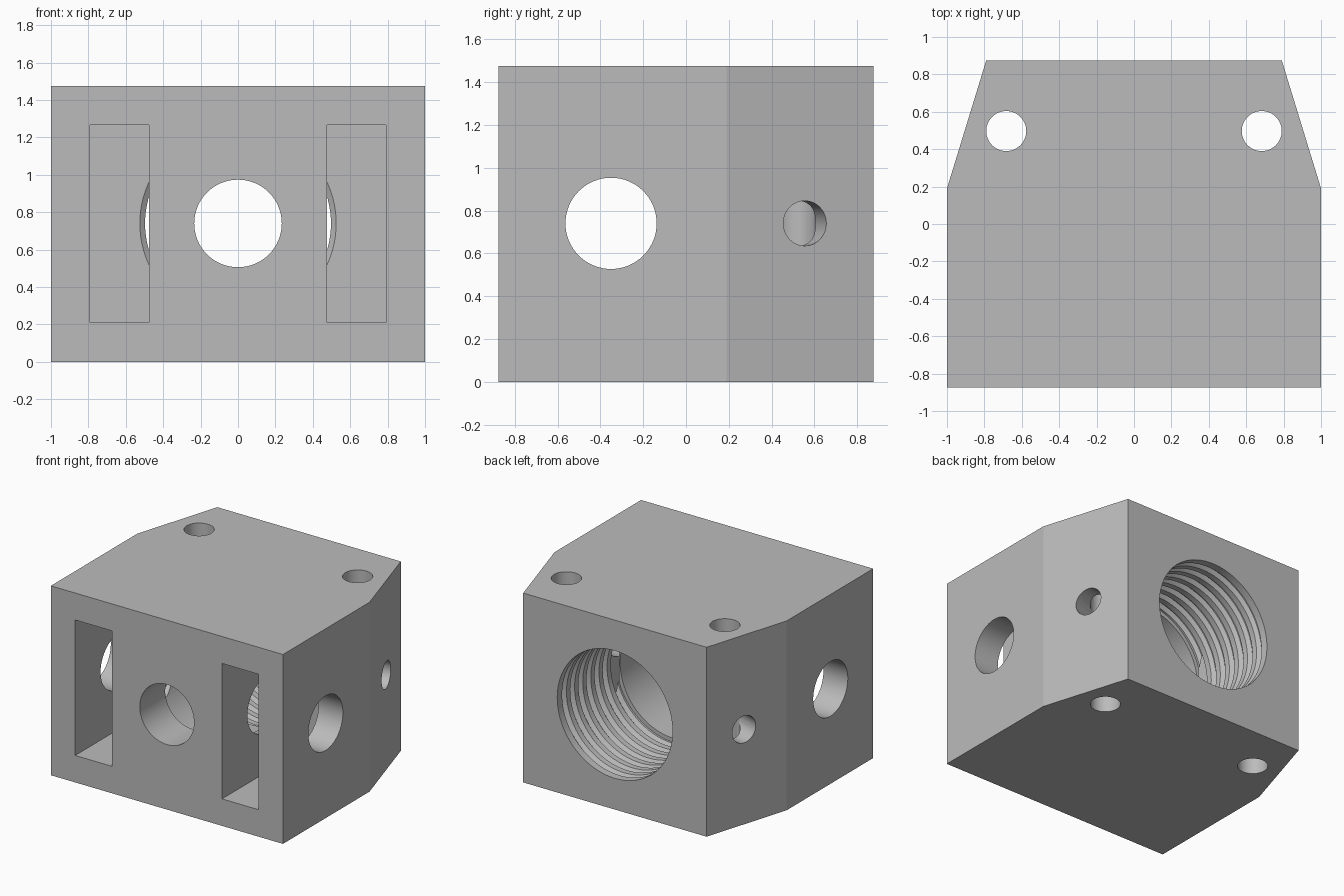
import bpy, bmesh, math
from mathutils import Vector

cube = bpy.data.objects.get("Cube")
if cube:
    bpy.data.objects.remove(cube, do_unlink=True)

HEIGHT, BACK, MID = 1.475, 0.875, 0.74

grey = bpy.data.materials.new("plain grey")
grey.use_nodes = True
grey.diffuse_color = (0.5, 0.5, 0.5, 1)
grey.node_tree.nodes["Principled BSDF"].inputs["Base Color"].default_value = (0.5, 0.5, 0.5, 1)


def make_object(name, bm):
    bmesh.ops.recalc_face_normals(bm, faces=bm.faces[:])
    mesh = bpy.data.meshes.new(name)
    bm.to_mesh(mesh)
    bm.free()
    mesh.materials.append(grey)
    obj = bpy.data.objects.new(name, mesh)
    bpy.context.scene.collection.objects.link(obj)
    return obj


def lathe(name, start, direction, profile, sides=64):
    """Closed solid of revolution from (radius, distance) pairs along an axis."""
    bm = bmesh.new()
    turn = Vector(direction).to_track_quat('Z', 'Y')
    rings = []
    for radius, dist in profile:
        angles = [2 * math.pi * i / sides for i in range(sides)]
        rings.append([bm.verts.new(Vector(start) + turn @ Vector(
            (radius * math.cos(a), radius * math.sin(a), dist))) for a in angles])
    for a, b in zip(rings, rings[1:]):
        for i in range(sides):
            j = (i + 1) % sides
            bm.faces.new((a[i], a[j], b[j], b[i]))
    bm.faces.new(rings[0])
    bm.faces.new(rings[-1])
    return make_object(name, bm)


def box(name, low, high):
    bm = bmesh.new()
    bmesh.ops.create_cube(bm, size=1)
    low, high = Vector(low), Vector(high)
    for v in bm.verts:
        v.co = (low + high) / 2 + v.co * (high - low)
    return make_object(name, bm)


# Block with two tapered back corners
half = [(1, -BACK), (1, 0.19), (0.79, BACK)]
outline = half + [(-x, y) for x, y in reversed(half)]
bm = bmesh.new()
base = bm.faces.new([bm.verts.new((x, y, 0)) for x, y in outline])
top = bmesh.ops.extrude_face_region(bm, geom=[base])["geom"]
bmesh.ops.translate(bm, vec=(0, 0, HEIGHT),
                    verts=[v for v in top if isinstance(v, bmesh.types.BMVert)])
block = make_object("valve_block", bm)

# Back bore: plain mouth, ringed thread grooves, then a narrower smooth bore
CREST, ROOT, PITCH = 0.497, 0.525, 0.1
profile = [(CREST, -0.1)]
for i in range(7):
    d = 0.06 + i * PITCH
    profile += [(CREST, d), (ROOT, d + 0.022), (ROOT, d + 0.032), (CREST, d + 0.054)]
profile += [(CREST, 0.73), (0.466, 0.73), (0.466, 1.435)]
cutters = [
    lathe("threaded_bore_cutter", (0, BACK, MID), (0, -1, 0), profile, 96),
    lathe("front_port_cutter", (0, -1, MID), (0, 1, 0), [(0.234, 0), (0.234, 0.7)]),
    lathe("cross_port_cutter", (-1.2, -0.35, MID), (1, 0, 0), [(0.213, 0), (0.213, 2.4)]),
]

# Front slots, bolt holes and locking-screw holes on both sides
for side in (-1, 1):
    xs = sorted((side * 0.475, side * 0.79))
    cutters.append(box("slot_cutter", (xs[0], -1, 0.21), (xs[1], 0.19, 1.265)))
    cutters.append(lathe("bolt_hole_cutter", (side * 0.683, 0.497, -0.1), (0, 0, 1),
                         [(0.107, 0), (0.107, HEIGHT + 0.2)], 48))
    out = Vector((side * 0.685, 0.21, 0)).normalized()
    axis = Vector((side * 0.689, 0.494, MID))
    cutters.append(lathe("screw_hole_cutter", axis, out, [(0.105, 0), (0.105, 0.4)], 48))

# Cut every opening and drop the cutters
bpy.context.view_layer.objects.active = block
for cutter in cutters:
    cutter.hide_render = True
    mod = block.modifiers.new("cut", 'BOOLEAN')
    mod.operation = 'DIFFERENCE'
    mod.solver = 'EXACT'
    mod.object = cutter
    bpy.ops.object.modifier_apply(modifier=mod.name)
    bpy.data.objects.remove(cutter, do_unlink=True)

bpy.ops.object.select_all(action='DESELECT')
block.select_set(True)
bpy.ops.object.shade_smooth_by_angle(angle=math.radians(15))
